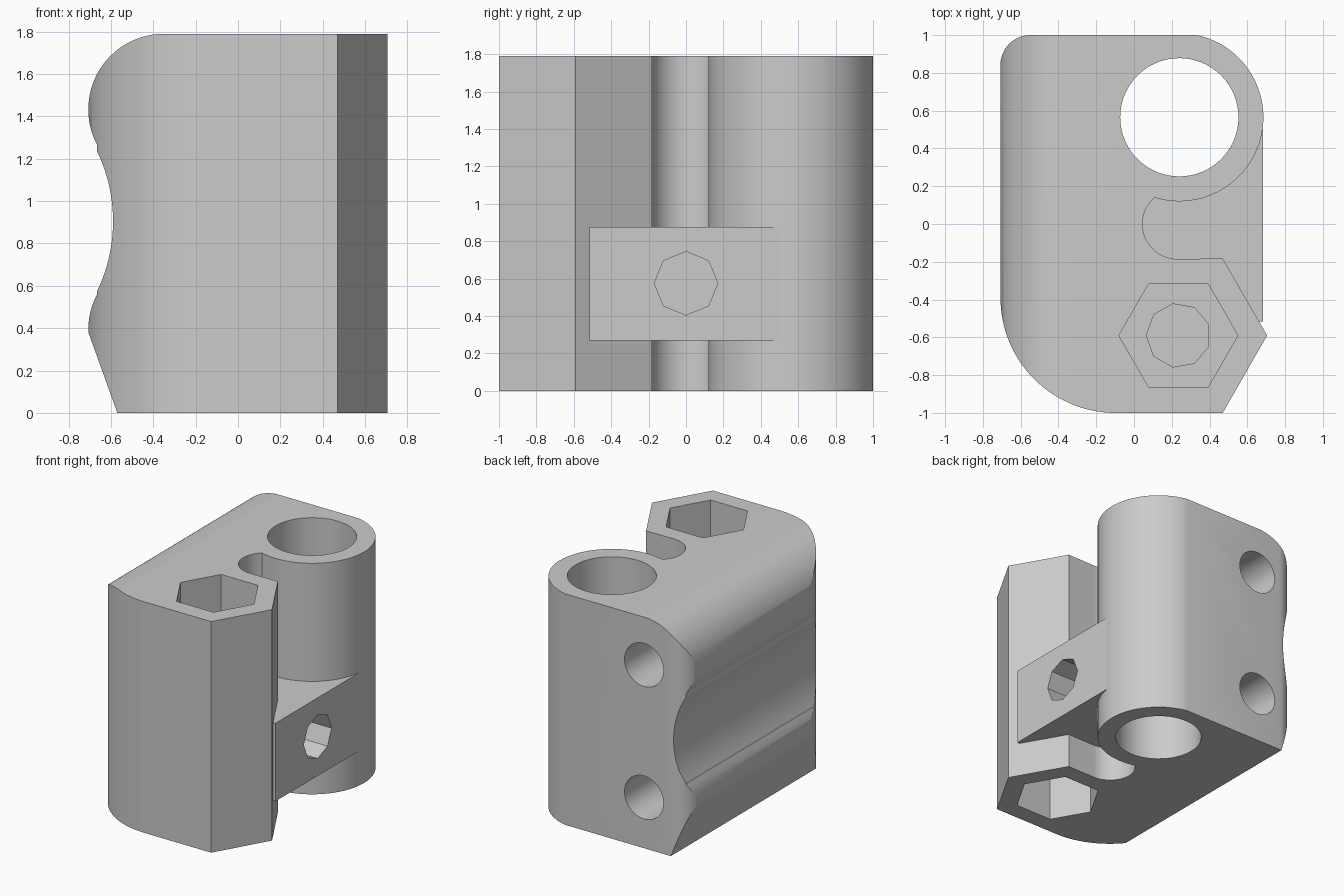
import bpy, bmesh
from math import sin, cos, radians, sqrt, pi
from mathutils import Matrix

if "Cube" in bpy.data.objects:
    bpy.data.objects.remove(bpy.data.objects["Cube"], do_unlink=True)

HEIGHT = 1.79
BORE = (0.24, 0.565)      # large through bore, plan position
HEX = (0.235, -0.59)      # hexagonal post, plan position

grey = bpy.data.materials.new("plain grey")
grey.use_nodes = True
grey.diffuse_color = (0.6, 0.6, 0.6, 1)
grey.node_tree.nodes["Principled BSDF"].inputs["Base Color"].default_value = (0.6, 0.6, 0.6, 1)


def arc(centre, r, start, end, n=24):
    """Points on an arc, angles in degrees."""
    pts = []
    for i in range(n + 1):
        a = radians(start + (end - start) * i / n)
        pts.append((centre[0] + r * cos(a), centre[1] + r * sin(a)))
    return pts


def polygon(centre, r, sides, turn=0):
    return arc(centre, r, turn, turn + 360, sides)[:-1]


def prism(name, outline, low, high, axis="z"):
    """Extrude a closed outline along z (xy), y (xz) or x (yz)."""
    place = {"z": lambda p, h: (p[0], p[1], h),
             "y": lambda p, h: (p[0], h, p[1]),
             "x": lambda p, h: (h, p[0], p[1])}[axis]
    bm = bmesh.new()
    a = [bm.verts.new(place(p, low)) for p in outline]
    b = [bm.verts.new(place(p, high)) for p in outline]
    bm.faces.new(a)
    bm.faces.new(b)
    for i in range(len(a)):
        j = (i + 1) % len(a)
        bm.faces.new((a[i], a[j], b[j], b[i]))
    bmesh.ops.recalc_face_normals(bm, faces=bm.faces)
    mesh = bpy.data.meshes.new(name)
    bm.to_mesh(mesh)
    bm.free()
    mesh.materials.append(grey)
    obj = bpy.data.objects.new(name, mesh)
    bpy.context.collection.objects.link(obj)
    return obj


def combine(target, tool, operation):
    """Apply a boolean and discard the tool."""
    mod = target.modifiers.new("boolean", "BOOLEAN")
    mod.operation = operation
    mod.solver = "EXACT"
    mod.object = tool
    bpy.context.view_layer.objects.active = target
    bpy.ops.object.modifier_apply(modifier=mod.name)
    bpy.data.objects.remove(tool, do_unlink=True)


# Plan outline: rounded back, bore sleeve, notch, hexagonal post, broad round corner
sleeve_r = 0.445
hexagon = polygon(HEX, 0.47, 6)
plan = arc((-0.55, 0.843), 0.157, 180, 90, 12)
plan += arc(BORE, sleeve_r, 77.8, -107, 64)
plan += arc((0.23, 0), 0.185, 130, 270, 28)
plan += [hexagon[1], hexagon[0], (hexagon[5][0], -1)]
plan += arc((-0.097, -0.39), 0.61, 270, 180, 32)
body = prism("clamp_body", plan, -0.1, HEIGHT + 0.1)

# Side profile: rounded top shoulder, long shallow groove, tapered foot
side = [(1, 0), (1, HEIGHT)]
side += arc((-0.35, 1.433), 0.357, 90, 208, 40)
side += arc((-1.35, 0.905), 0.76, 28, -28, 24)[1:-1]
side += arc((-0.35, 0.393), 0.357, 152, 182, 8)
side += [(-0.57, 0)]
combine(body, prism("side_profile", side, -1.2, 1.2, "y"), "INTERSECT")

# Tab bridging the notch
tab = [(0, -0.515), (0.683, -0.515), (0.683, 0.5), (0, 0.5)]
combine(body, prism("bridge_tab", tab, 0.27, 0.875), "UNION")

# Through bore
combine(body, prism("bore", polygon(BORE, 0.313, 64), -0.2, 2), "DIFFERENCE")

# Hexagonal sockets at both ends, with a faceted blind hole in the web
socket = polygon(HEX, 0.315, 6)
combine(body, prism("top_socket", socket, 1.15, 2), "DIFFERENCE")
combine(body, prism("bottom_socket", socket, -0.2, 0.6), "DIFFERENCE")
combine(body, prism("web_hole", polygon(HEX, 0.17, 9, 20), 0.8, 1.3), "DIFFERENCE")

# Faceted hole in the tab
combine(body, prism("tab_hole", polygon((0, 0.575), 0.17, 8), 0.1, 1, "x"), "DIFFERENCE")

# Two round holes in the back face
for z in (0.393, 1.42):
    hole = polygon((-0.34, z), 0.167, 40)
    combine(body, prism("back_hole", hole, -0.2, 1.2, "y"), "DIFFERENCE")

bpy.ops.object.select_all(action="DESELECT")
body.select_set(True)
bpy.context.view_layer.objects.active = body
bpy.ops.object.shade_smooth_by_angle(angle=radians(20))
